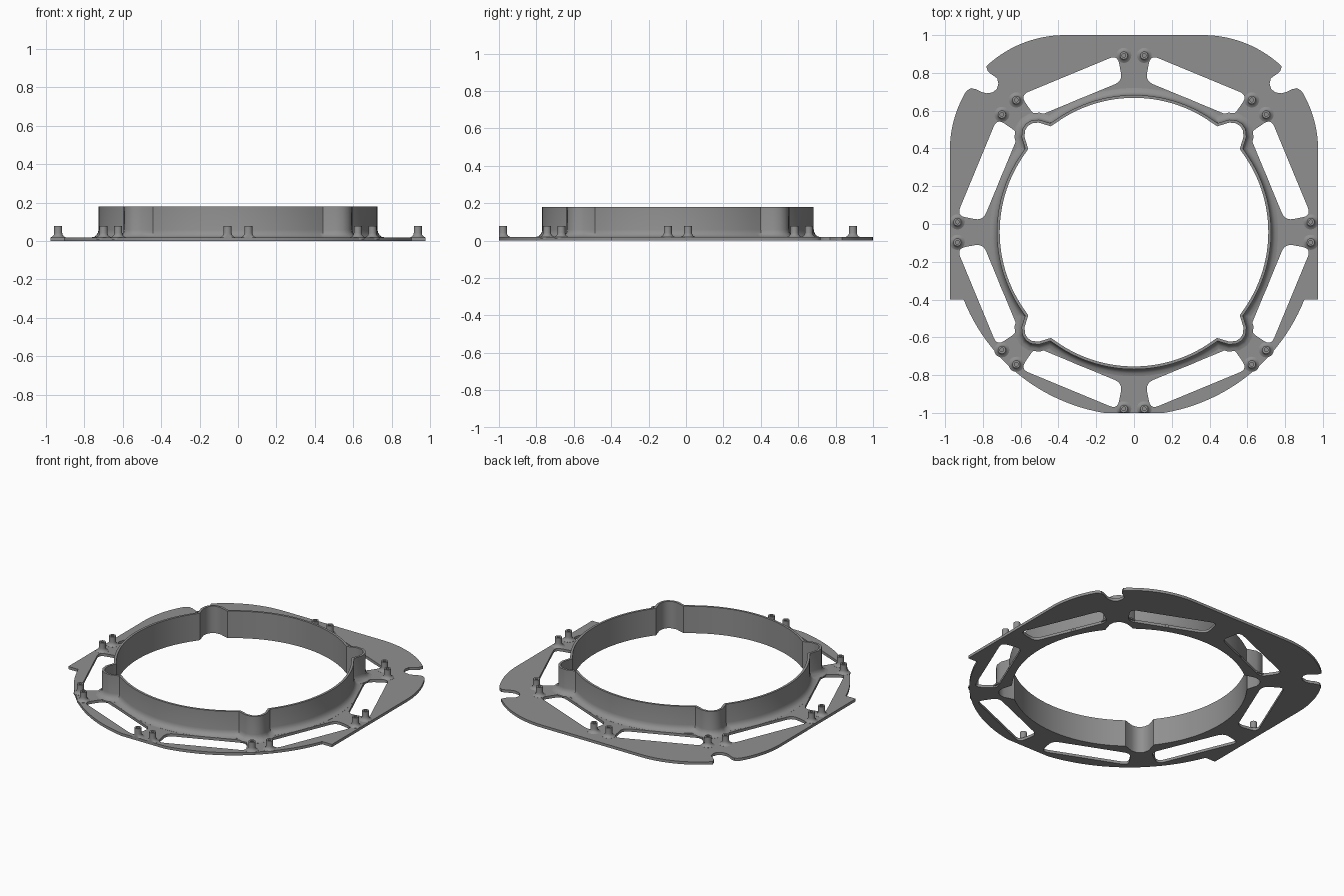
import bpy, bmesh, math
from mathutils import Vector

if "Cube" in bpy.data.objects:
    bpy.data.objects.remove(bpy.data.objects["Cube"])

CY = -0.043          # ring centre in y
T = 0.018            # plate thickness
R_IN = 0.711         # inner radius of the collar

grey = bpy.data.materials.new("mid_grey")
grey.diffuse_color = (0.28, 0.28, 0.28, 1)
grey.use_nodes = True
grey.node_tree.nodes["Principled BSDF"].inputs["Base Color"].default_value = grey.diffuse_color


def arc(cx, cy, r, a0, a1, n):
    return [(cx + r * math.cos(math.radians(a0 + (a1 - a0) * i / n)),
             cy + r * math.sin(math.radians(a0 + (a1 - a0) * i / n))) for i in range(n + 1)]


def rounded(points, d, n=5):
    """Round every corner of a closed polygon with a small curve."""
    out = []
    for i, p in enumerate(points):
        p = Vector(p)
        a = p + (Vector(points[i - 1]) - p).normalized() * d
        b = p + (Vector(points[(i + 1) % len(points)]) - p).normalized() * d
        for k in range(n + 1):
            t = k / n
            out.append(tuple(a * (1 - t) ** 2 + p * 2 * t * (1 - t) + b * t * t))
    return out


def finish(obj, angle=35):
    obj.data.materials.clear()
    obj.data.materials.append(grey)
    bpy.ops.object.select_all(action='DESELECT')
    obj.select_set(True)
    bpy.context.view_layer.objects.active = obj
    bpy.ops.object.shade_smooth_by_angle(angle=math.radians(angle))


def add_mesh(name, bm):
    bmesh.ops.recalc_face_normals(bm, faces=bm.faces[:])
    me = bpy.data.meshes.new(name)
    bm.to_mesh(me)
    bm.free()
    obj = bpy.data.objects.new(name, me)
    bpy.context.collection.objects.link(obj)
    finish(obj)
    return obj


# Collar contour: four arcs joined by squarish lobes on the diagonals
lobe = [(0.56, 0.44), (0.58, 0.505), (0.576, 0.54), (0.562, 0.562),
        (0.54, 0.576), (0.505, 0.58), (0.44, 0.56)]
contour = []
for q in range(4):
    c, s = round(math.cos(q * math.pi / 2)), round(math.sin(q * math.pi / 2))
    contour += [(c * x - s * y, s * x + c * y + CY) for x, y in lobe]
    contour += arc(0, CY, R_IN, 51.84 + 90 * q, 128.16 + 90 * q, 28)[1:-1]

# Plate outline: right half, then mirrored
a0 = math.degrees(math.asin((-1 - CY) / 0.97))
a1 = math.degrees(math.asin((-0.4 - CY) / 0.97))
half = arc(0, CY, 0.97, a0, a1, 24) + [(0.975, -0.4)]
half += arc(0.365, 0.39, 0.61, 0, 30.5, 10)
half += [(0.876, 0.712), (0.862, 0.719), (0.835, 0.713), (0.81, 0.7), (0.782, 0.692),
         (0.75, 0.696), (0.727, 0.714), (0.718, 0.742), (0.724, 0.77), (0.74, 0.783),
         (0.762, 0.797), (0.774, 0.81)]
half += arc(0.365, 0.39, 0.61, 46.8, 90, 14)
outline = half + [(-x, y) for x, y in reversed(half)]

# Eight rounded slots around the collar
loops = [outline, contour]
slot = rounded([(0.762, -0.25), (0.9, -0.278), (0.9, 0.278), (0.762, 0.25)], 0.045)
for k in range(8):
    a = math.radians(22.5 + 45 * k)
    loops.append([(p * math.cos(a) - t * math.sin(a),
                   p * math.sin(a) + t * math.cos(a) + CY) for p, t in slot])

# Flat plate as a filled curve with holes
cu = bpy.data.curves.new("plate_curve", 'CURVE')
cu.dimensions = '2D'
cu.fill_mode = 'BOTH'
cu.extrude = T / 2
for pts in loops:
    sp = cu.splines.new('POLY')
    sp.points.add(len(pts) - 1)
    for v, (x, y) in zip(sp.points, pts):
        v.co = (x, y, 0, 1)
    sp.use_cyclic_u = True
tmp = bpy.data.objects.new("plate_curve", cu)
bpy.context.collection.objects.link(tmp)
bpy.context.view_layer.update()
me = bpy.data.meshes.new_from_object(tmp.evaluated_get(bpy.context.evaluated_depsgraph_get()))
bpy.data.objects.remove(tmp)
bm = bmesh.new()
bm.from_mesh(me)
bmesh.ops.remove_doubles(bm, verts=bm.verts[:], dist=1e-5)
bmesh.ops.translate(bm, verts=bm.verts[:], vec=(0, 0, T / 2))
add_mesh("plate", bm)

# Collar wall with a flared foot, swept along the contour
profile = [(0, T / 2), (0, 0.18), (0.015, 0.18), (0.015, 0.058), (0.018, 0.043),
           (0.026, 0.03), (0.037, 0.022), (0.052, T + 0.0005), (0.052, T / 2)]
n = len(contour)
bm = bmesh.new()
rows = []
for i in range(n):
    p0, p, p1 = (Vector(contour[(i + k) % n]) for k in (-1, 0, 1))
    d0, d1 = (p - p0).normalized(), (p1 - p).normalized()
    d = (d0 + d1).normalized()
    nrm = Vector((d.y, -d.x)) / max(0.6, d.dot(d1))
    rows.append([bm.verts.new((p.x + nrm.x * o, p.y + nrm.y * o, z)) for o, z in profile])
for i in range(n):
    a, b = rows[i], rows[(i + 1) % n]
    for j in range(len(profile)):
        k = (j + 1) % len(profile)
        bm.faces.new((a[j], a[k], b[k], b[j]))
add_mesh("collar", bm)

# Paired studs with flared foot and a blind hole
stud = [(0.04, T / 2), (0.04, T + 0.0005), (0.029, 0.024), (0.023, 0.032), (0.021, 0.042),
        (0.021, 0.078), (0.01, 0.078), (0.01, 0.03)]
SEG = 20
for k in range(8):
    for side in (-1, 1):
        a = math.radians(45 * k + 3.3 * side)
        cx, cy = 0.937 * math.cos(a), 0.937 * math.sin(a) + CY
        bm = bmesh.new()
        rings = []
        for r, z in stud:
            # the foot is trimmed at the plate edge
            rings.append([bm.verts.new((max(-0.975, min(0.975, x)), max(-1, y), z))
                          for x, y in arc(cx, cy, r, 0, 360, SEG)[:-1]])
        for lo, hi in zip(rings, rings[1:]):
            for i in range(SEG):
                j = (i + 1) % SEG
                bm.faces.new((lo[i], lo[j], hi[j], hi[i]))
        bm.faces.new(rings[0][::-1])
        bm.faces.new(rings[-1])
        add_mesh(f"stud_{k}_{'a' if side < 0 else 'b'}", bm)
